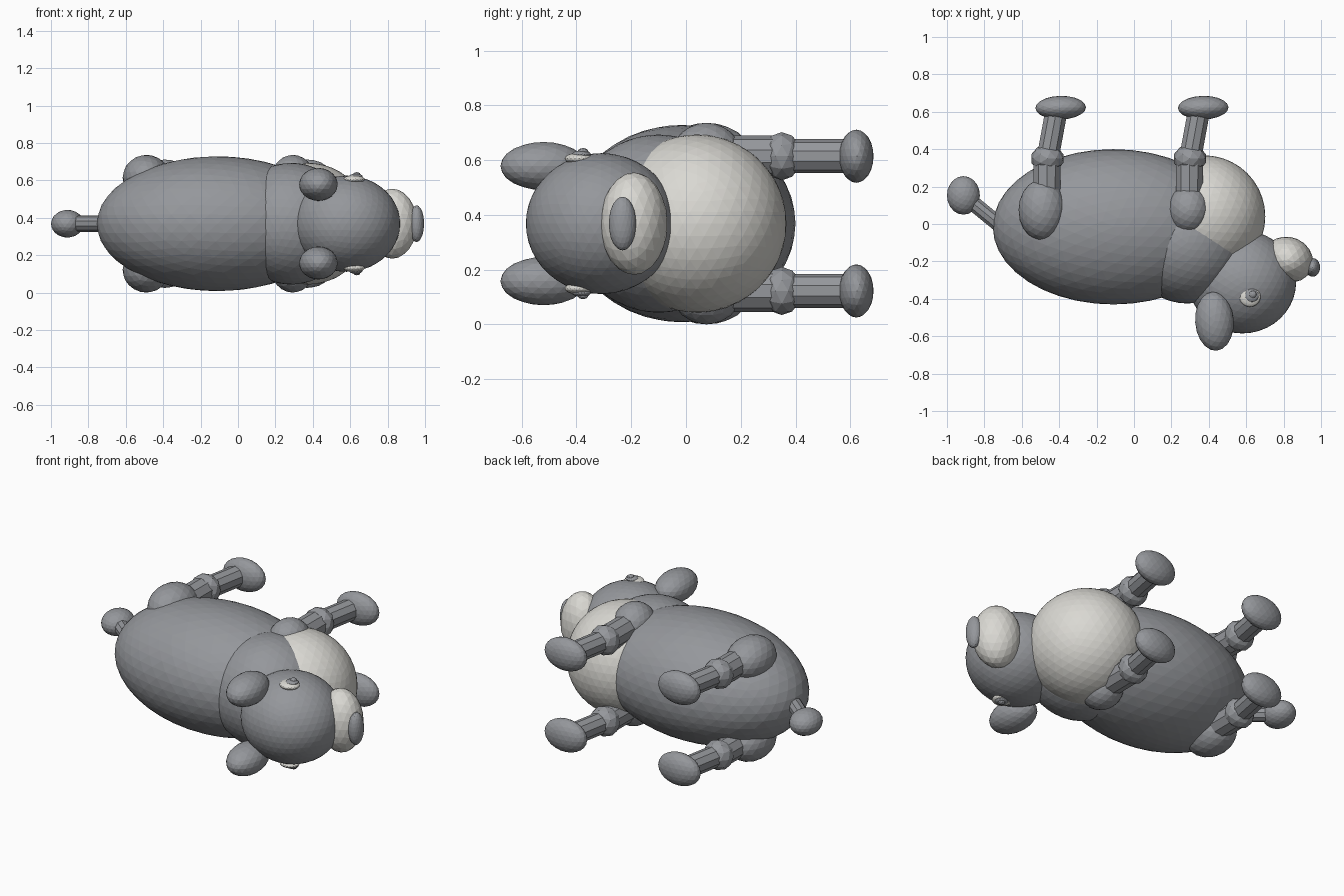
import bpy
import math
from mathutils import Vector

if "Cube" in bpy.data.objects:
    bpy.data.objects.remove(bpy.data.objects["Cube"])

MID = 0.368  # height of the symmetry plane (the dog lies on its side)


def material(name, color):
    m = bpy.data.materials.new(name)
    m.use_nodes = True
    m.diffuse_color = color
    m.node_tree.nodes["Principled BSDF"].inputs["Base Color"].default_value = color
    return m


GREY = material("grey fur", (0.30, 0.31, 0.33, 1))
CREAM = material("cream fur", (0.70, 0.69, 0.65, 1))


def finish(name, mat):
    ob = bpy.context.object
    ob.name = name
    ob.data.materials.append(mat)
    return ob


def blob(name, loc, radii, mat=GREY, detail=3, turn=0):
    """Faceted ellipsoid; loc z is measured from the symmetry plane."""
    x, y, z = loc
    bpy.ops.mesh.primitive_ico_sphere_add(subdivisions=detail, radius=1,
                                          location=(x, y, MID + z),
                                          rotation=(0, 0, math.radians(turn)))
    ob = finish(name, mat)
    ob.scale = radii
    return ob


def tube(name, a, b, radius, z=0, sides=10):
    """Straight limb between two points in a plane of constant height."""
    a, b = Vector((*a, MID + z)), Vector((*b, MID + z))
    d = b - a
    bpy.ops.mesh.primitive_cylinder_add(vertices=sides, radius=radius, depth=d.length,
                                        location=(a + b) / 2)
    ob = finish(name, GREY)
    ob.rotation_euler = d.to_track_quat('Z', 'Y').to_euler()
    return ob


# Torso, chest and neck
blob("body", (-0.11, -0.015, 0), (0.645, 0.415, 0.36), detail=4)
blob("chest", (0.375, 0.04, 0), (0.327, 0.327, 0.325), CREAM, 4)
blob("neck", (0.285, -0.10, 0), (0.325, 0.325, 0.325), detail=4)

# Head with muzzle and nose
blob("head", (0.58, -0.31, 0), (0.287, 0.275, 0.257), detail=4)
blob("muzzle", (0.825, -0.19, 0), (0.135, 0.12, 0.187), CREAM, 3, -25)
blob("nose", (0.955, -0.232, 0), (0.04, 0.05, 0.098))

# Tail
tube("tail", (-0.70, -0.02), (-0.89, 0.135), 0.043)
blob("tail_tip", (-0.912, 0.153, 0), (0.088, 0.103, 0.074))

# Paired parts on both sides of the symmetry plane
for side, s in (("left", 1), ("right", -1)):
    blob(side + "_ear", (0.43, -0.52, s * 0.21), (0.103, 0.158, 0.088), turn=4)
    blob(side + "_eye", (0.62, -0.39, s * 0.237), (0.057, 0.053, 0.022), CREAM)
    blob(side + "_iris", (0.63, -0.382, s * 0.253), (0.036, 0.035, 0.014))
    blob(side + "_pupil", (0.635, -0.376, s * 0.263), (0.02, 0.02, 0.013), detail=2)

    # Legs point towards +y; each starts at its own x
    for end, x, hip in (("hind", -0.465, (-0.49, 0.075, 0.127, 0.165)),
                        ("front", 0.297, (0.293, 0.075, 0.115, 0.13))):
        name = side + "_" + end
        z = s * 0.246
        hx, hy, rx, ry = hip
        blob(name + "_thigh", (hx, hy, z), (rx, ry, 0.122))
        tube(name + "_upper_leg", (x - 0.002, 0.10), (x, 0.34), 0.076, z)
        blob(name + "_knee", (x + 0.002, 0.35, z), (0.09, 0.075, 0.088), detail=2)
        tube(name + "_lower_leg", (x + 0.005, 0.36), (x + 0.053, 0.62), 0.062, z)
        blob(name + "_foot", (x + 0.073, 0.622, z), (0.135, 0.063, 0.097), turn=1)
